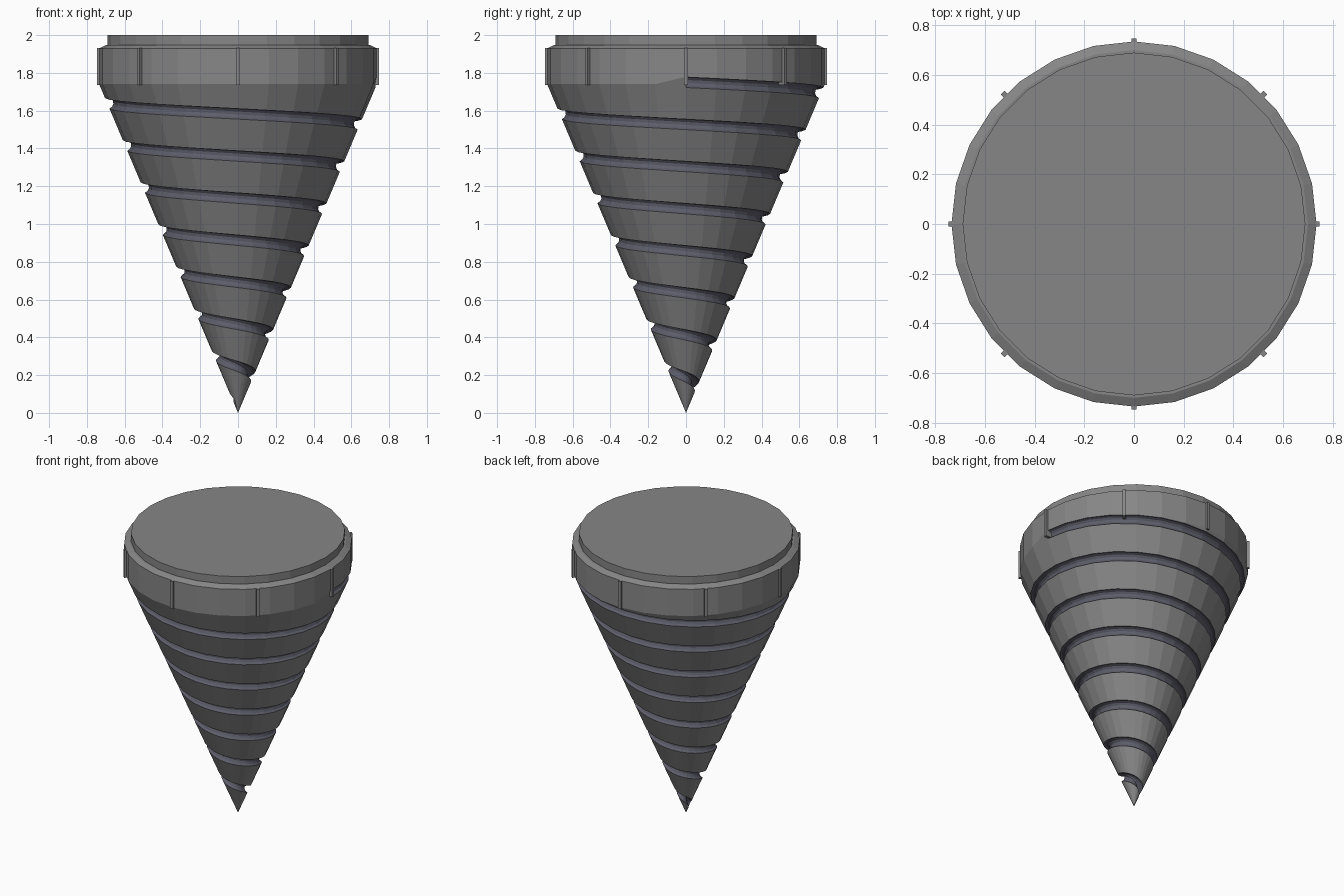
import bpy, bmesh, math
from mathutils import Matrix, Vector

cube = bpy.data.objects.get("Cube")
if cube:
    bpy.data.objects.remove(cube)

SIDES = 28            # facets around the cone
PITCH = 0.223         # drop of the groove per turn
STEPS = SIDES * 7 + 18
GROOVE = 0.03         # groove radius
ARC = 7               # points across the groove
RIM_Z, RIM_R = 1.74, 0.735


def material(name, color):
    m = bpy.data.materials.new(name)
    m.use_nodes = True
    m.diffuse_color = (*color, 1)
    m.node_tree.nodes["Principled BSDF"].inputs["Base Color"].default_value = (*color, 1)
    return m


steel = material("grey steel", (0.24, 0.24, 0.24))
dark = material("dark blue grey", (0.11, 0.11, 0.145))


def finish(name, bm):
    bmesh.ops.recalc_face_normals(bm, faces=bm.faces)
    mesh = bpy.data.meshes.new(name)
    bm.to_mesh(mesh)
    bm.free()
    mesh.materials.append(steel)
    mesh.materials.append(dark)
    ob = bpy.data.objects.new(name, mesh)
    bpy.context.collection.objects.link(ob)
    return ob


def radius(z):
    return min(RIM_R, RIM_R * z / RIM_Z)


def point(bm, k, r, z):
    a = math.tau * k / SIDES
    return bm.verts.new((r * math.cos(a), r * math.sin(a), z))


# Drill body: spiral groove columns joined by the lands between turns
bm = bmesh.new()
slope = math.atan2(RIM_R, RIM_Z)
columns = []
for k in range(STEPS + 1):
    zc = 1.75 - PITCH * k / SIDES
    rc = radius(zc)
    column = []
    for i in range(ARC):
        a = math.pi * i / (ARC - 1)
        along, deep = GROOVE * math.cos(a), GROOVE * math.sin(a) * 1.1
        z = zc + along * math.cos(slope) + deep * math.sin(slope)
        r = rc + along * math.sin(slope) - deep * math.cos(slope)
        if i in (0, ARC - 1):
            r = radius(z)
        column.append(point(bm, k, max(r, 0.004), z))
    columns.append(column)

for a, b in zip(columns, columns[1:]):
    for i in range(ARC - 1):
        bm.faces.new((a[i], b[i], b[i + 1], a[i + 1])).material_index = 1
for end in (columns[0], columns[-1]):
    bm.faces.new(end).material_index = 1

for k in range(STEPS - SIDES):
    bm.faces.new((columns[k][-1], columns[k + 1][-1],
                  columns[k + SIDES + 1][0], columns[k + SIDES][0]))

# Pointed tip
tip = bm.verts.new((0, 0, 0))
for k in range(STEPS - SIDES, STEPS):
    bm.faces.new((columns[k][-1], columns[k + 1][-1], tip))

# Rim row above the first turn, then collar, chamfer and raised cap
rings = [[point(bm, k, RIM_R, max(RIM_Z, columns[k][0].co.z + 0.002)) for k in range(SIDES)]]
for r, z in ((RIM_R, 1.93), (0.7, 1.947), (0.69, 1.947), (0.69, 2.0)):
    rings.append([point(bm, k, r, z) for k in range(SIDES)])
for k in range(SIDES - 1):
    bm.faces.new((rings[0][k], rings[0][k + 1], columns[k + 1][0], columns[k][0]))
bm.faces.new((rings[0][-1], rings[0][0], columns[0][0], columns[0][-1],
              columns[SIDES][0], columns[SIDES - 1][0]))
for low, high in zip(rings, rings[1:]):
    for k in range(SIDES):
        n = (k + 1) % SIDES
        bm.faces.new((low[k], low[n], high[n], high[k]))
bm.faces.new(rings[-1])
finish("drill_body", bm)

# Eight upright ribs around the collar
for n in range(8):
    bm = bmesh.new()
    bmesh.ops.create_cube(bm, size=1, matrix=Matrix.Rotation(math.tau * n / 8, 4, "Z")
                          @ Matrix.Translation((0.725, 0, 1.833))
                          @ Matrix.Diagonal(Vector((0.045, 0.02, 0.196, 1))))
    finish(f"collar_rib_{n + 1}", bm)
